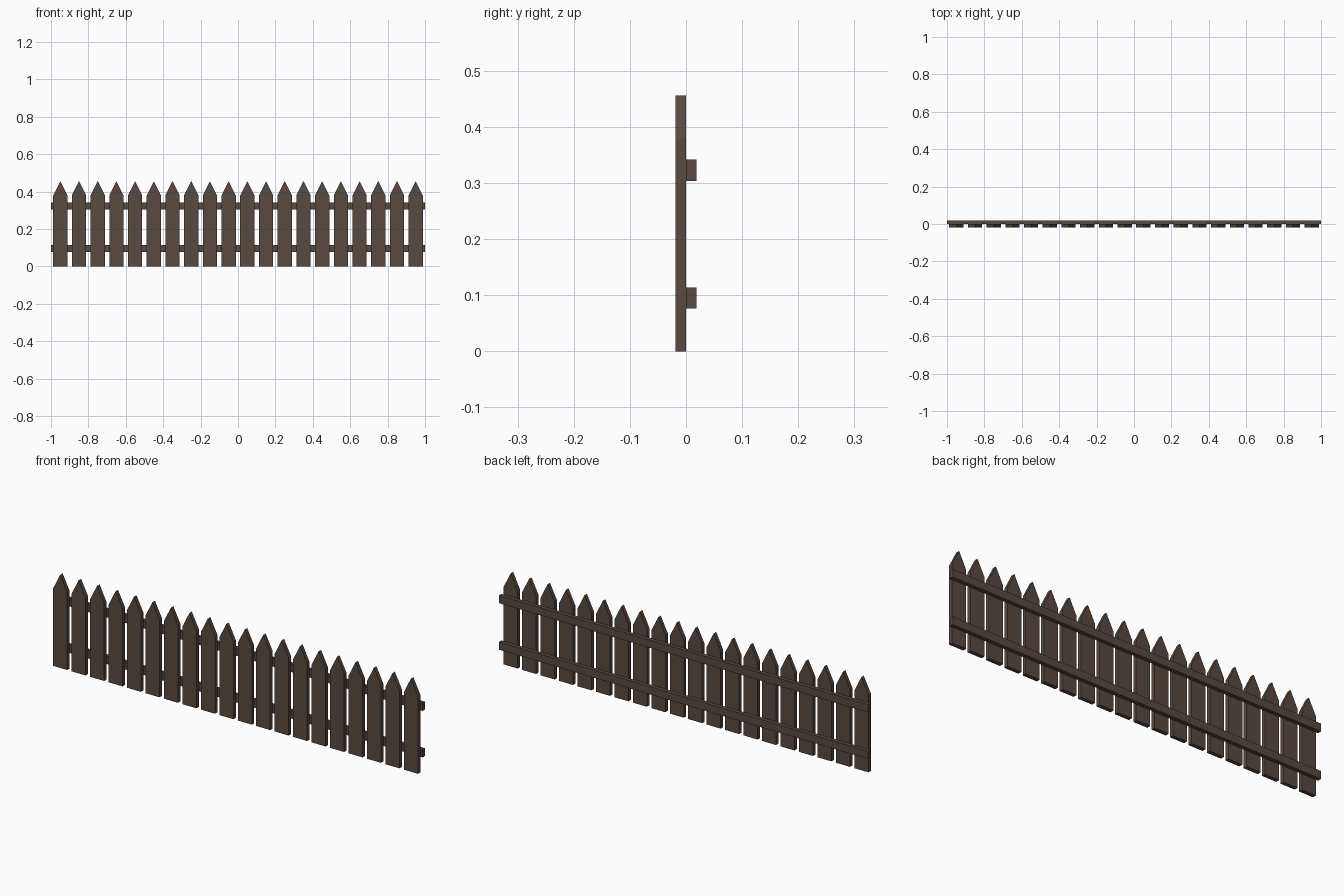
import bpy, bmesh

if "Cube" in bpy.data.objects:
    bpy.data.objects.remove(bpy.data.objects["Cube"])

wood = bpy.data.materials.new("dark_wood")
wood.diffuse_color = (0.10, 0.067, 0.051, 1)
wood.use_nodes = True
wood.node_tree.nodes["Principled BSDF"].inputs["Base Color"].default_value = wood.diffuse_color


def extrude_profile(name, profile, y0, y1):
    """Solid made from an x/z outline pushed from y0 to y1."""
    bm = bmesh.new()
    face = bm.faces.new([bm.verts.new((x, y0, z)) for x, z in profile])
    ext = bmesh.ops.extrude_face_region(bm, geom=[face])
    verts = [v for v in ext["geom"] if isinstance(v, bmesh.types.BMVert)]
    bmesh.ops.translate(bm, verts=verts, vec=(0, y1 - y0, 0))
    bmesh.ops.recalc_face_normals(bm, faces=bm.faces)
    mesh = bpy.data.meshes.new(name)
    bm.to_mesh(mesh)
    bm.free()
    mesh.materials.append(wood)
    obj = bpy.data.objects.new(name, mesh)
    bpy.context.collection.objects.link(obj)
    return obj


T = 0.019             # board thickness
W = 0.038             # half picket width
COUNT, PITCH = 20, 0.1

# Pointed pickets, all sharing one mesh
outline = [(-W, 0), (W, 0), (W, 0.38), (0, 0.456), (-W, 0.38)]
first = extrude_profile("picket_01", outline, -T, 0)
first.location.x = -PITCH * (COUNT - 1) / 2
for i in range(1, COUNT):
    picket = bpy.data.objects.new(f"picket_{i + 1:02d}", first.data)
    picket.location.x = first.location.x + i * PITCH
    bpy.context.collection.objects.link(picket)

# Horizontal rails on the back
for name, z in (("lower_rail", 0.076), ("upper_rail", 0.304)):
    extrude_profile(name, [(-1, z), (1, z), (1, z + W), (-1, z + W)], 0, T)
